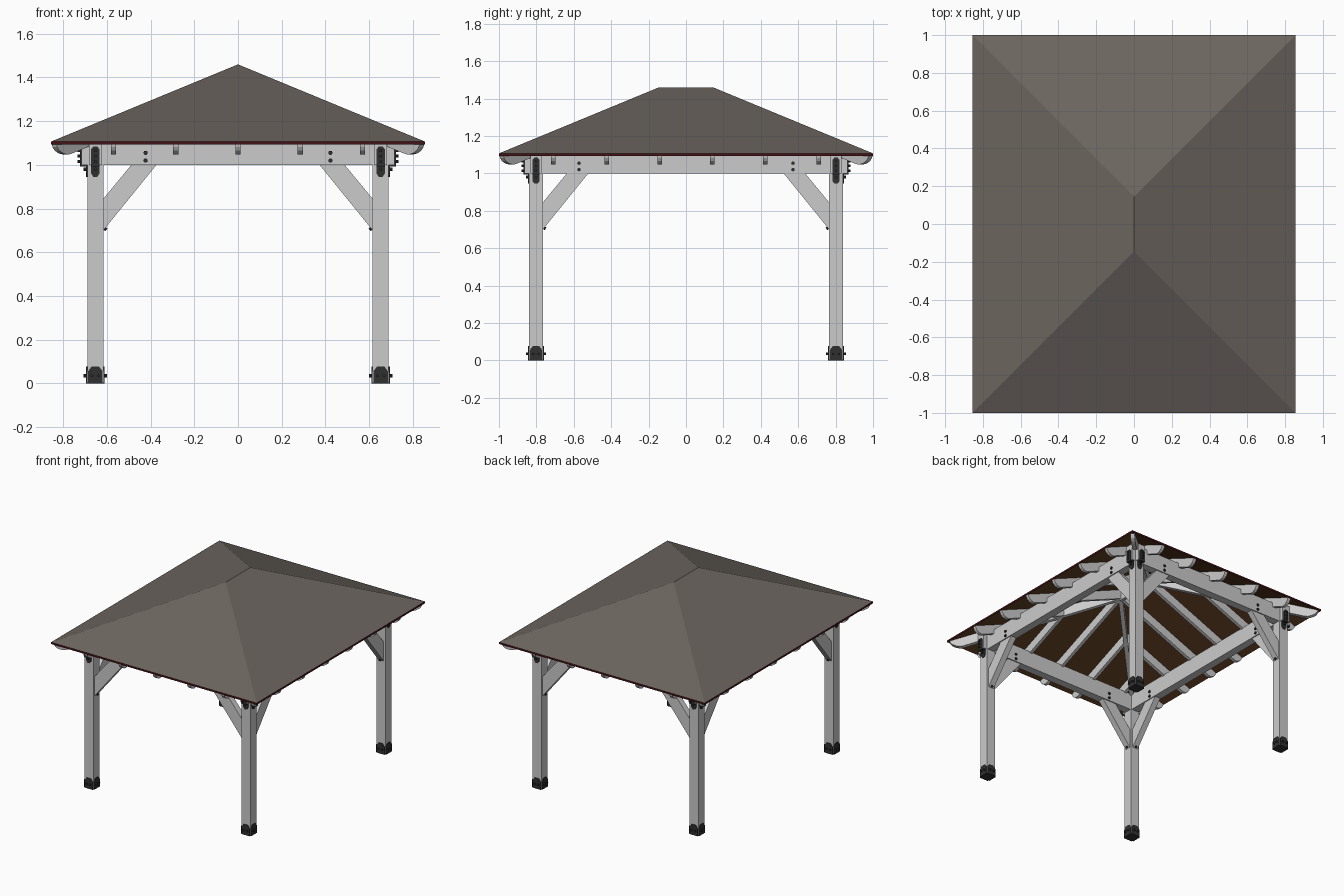
import bpy, bmesh, math
from mathutils import Vector, Matrix

if "Cube" in bpy.data.objects:
    bpy.data.objects.remove(bpy.data.objects["Cube"])

HX, HY, RIDGE = 0.855, 1.0, 0.145       # eave half sizes, half ridge length
EAVE, PEAK, SKIN = 1.107, 1.46, 0.014   # roof heights and thickness
SLOPE = (PEAK - EAVE) / HX
PX, PY, PW = 0.653, 0.802, 0.073        # post centres and width
BX, BY, BW = 0.717, 0.863, 0.06         # beam half lengths and width
UP = Vector((0, 0, 1))


def material(name, rgb):
    m = bpy.data.materials.new(name)
    m.diffuse_color = (*rgb, 1)
    m.use_nodes = True
    m.node_tree.nodes["Principled BSDF"].inputs["Base Color"].default_value = m.diffuse_color
    return m


ROOF = material("roof_grey", (0.15, 0.13, 0.115))
TRIM = material("dark_red_edge", (0.06, 0.006, 0.008))
DECK = material("brown_deck", (0.12, 0.05, 0.018))
METAL = material("black_metal", (0.03, 0.03, 0.03))


def finish(name, bm, mats=()):
    bmesh.ops.recalc_face_normals(bm, faces=bm.faces)
    me = bpy.data.meshes.new(name)
    bm.to_mesh(me)
    bm.free()
    for m in mats:
        me.materials.append(m)
    ob = bpy.data.objects.new(name, me)
    bpy.context.collection.objects.link(ob)
    return ob


def prism(bm, pts, thick, origin, u):
    """Extrude an outline drawn along direction u and up, centred on origin."""
    u, origin = Vector(u).normalized(), Vector(origin)
    side = UP.cross(u) * thick / 2
    rings = [[bm.verts.new(origin + u * a + UP * b + side * s) for a, b in pts] for s in (-1, 1)]
    bm.faces.new(rings[0])
    bm.faces.new(rings[1][::-1])
    for i in range(len(pts)):
        j = (i + 1) % len(pts)
        bm.faces.new((rings[0][i], rings[0][j], rings[1][j], rings[1][i]))


def box(bm, lo, hi):
    y = (lo[1] + hi[1]) / 2
    prism(bm, [(lo[0], lo[2]), (hi[0], lo[2]), (hi[0], hi[2]), (lo[0], hi[2])],
          hi[1] - lo[1], (0, y, 0), (1, 0, 0))


def bolt(bm, centre, axis, r, length):
    rot = Vector(axis).to_track_quat('Z', 'Y').to_matrix().to_4x4()
    bmesh.ops.create_cone(bm, cap_ends=True, segments=8, radius1=r, radius2=r, depth=length,
                          matrix=Matrix.Translation(centre) @ rot)


# Hip roof: grey top, brown underside, dark red edge
bm = bmesh.new()
plan = [(-HX, -HY, EAVE), (HX, -HY, EAVE), (HX, HY, EAVE), (-HX, HY, EAVE),
        (0, -RIDGE, PEAK), (0, RIDGE, PEAK)]
for k, drop in enumerate((0, SKIN)):
    v = [bm.verts.new((x, y, z - drop)) for x, y, z in plan]
    for f in ((0, 1, 4), (1, 2, 5, 4), (2, 3, 5), (3, 0, 4, 5)):
        bm.faces.new([v[i] for i in f]).material_index = 2 * k
    if k == 0:
        top = v
for i in range(4):
    j = (i + 1) % 4
    bm.faces.new((top[i], top[j], v[j], v[i])).material_index = 1
finish("hip_roof", bm, (ROOF, TRIM, DECK))


# Rafters with rounded tails; d runs inward from the eave
def rafter(bm, length, start, u, k=1.0, width=0.024):
    base = EAVE - SKIN
    m, depth = SLOPE / k, 0.07
    tail = [(0.004, 0), (0.006, -0.01), (0.016, -0.027), (0.034, -0.04), (0.055, -0.046), (0.07, -0.043)]
    pts = [(a * k, base + b) for a, b in tail]
    pts += [(length * k, base + m * length * k - depth), (length * k, base + m * length * k)]
    prism(bm, pts, width, start, u)


bm = bmesh.new()
for s in (-1, 1):
    for x in (-0.57, -0.285, 0, 0.285, 0.57):
        rafter(bm, HX - abs(x), (x, s * HY, 0), (0, -s, 0))
    for y in (-0.71, -0.425, -0.14, 0.14, 0.425, 0.71):
        rafter(bm, HX - max(0, abs(y) - RIDGE), (s * HX, y, 0), (-s, 0, 0))
finish("rafters", bm)

bm = bmesh.new()
for sx in (-1, 1):
    for sy in (-1, 1):
        rafter(bm, HX - 0.01, (sx * (HX - 0.01), sy * (HY - 0.01), 0), (-sx, -sy, 0), math.sqrt(2), 0.03)
finish("hip_rafters", bm)

bm = bmesh.new()
box(bm, (-0.012, -RIDGE, PEAK - 0.1), (0.012, RIDGE, PEAK - SKIN - 0.004))
finish("ridge_board", bm)

# Beams
for s, a, b in ((-1, "front_beam", "left_beam"), (1, "back_beam", "right_beam")):
    bm = bmesh.new()
    box(bm, (-BX, s * PY - BW / 2, 1.0), (BX, s * PY + BW / 2, 1.125))
    finish(a, bm)
    bm = bmesh.new()
    box(bm, (s * PX - BW / 2, -BY, 1.0), (s * PX + BW / 2, BY, 1.125))
    finish(b, bm)

# Posts, knee braces and metal fittings at each corner
h = PW / 2
foot = [(-0.034, 0), (0.034, 0), (0.034, 0.055), (0.016, 0.078), (-0.016, 0.078), (-0.034, 0.055)]
upper = [(-0.02, 0.998), (0.02, 0.998), (0.02, 1.07), (0.009, 1.085), (-0.009, 1.085), (-0.02, 1.07)]
lower = [(-0.009, 0.945), (0.009, 0.945), (0.02, 0.962), (0.02, 1.0), (-0.02, 1.0), (-0.02, 0.962)]
brace = [(h, 0.70), (h, 0.845), (h + 0.13, 1.002), (h + 0.245, 1.002)]

for sx, xn in ((-1, "left"), (1, "right")):
    for sy, yn in ((-1, "front"), (1, "back")):
        tag = f"{yn}_{xn}"
        c = Vector((sx * PX, sy * PY, 0))
        bm = bmesh.new()
        box(bm, (c.x - h, c.y - h, 0.004), (c.x + h, c.y + h, 1.0))
        finish(tag + "_post", bm)

        wood, feet, caps, bolts = (bmesh.new() for _ in range(4))
        box(feet, (c.x - h, c.y - h, 0), (c.x + h, c.y + h, 0.008))
        for n in (Vector((1, 0, 0)), Vector((-1, 0, 0)), Vector((0, 1, 0)), Vector((0, -1, 0))):
            t = UP.cross(n)
            # Post foot plate with two bolts
            prism(feet, foot, 0.008, c + n * (h + 0.002), t)
            for k in (-0.015, 0.015):
                bolt(feet, c + n * (h + 0.008) + t * k + UP * 0.035, n, 0.007, 0.018)
            if n.dot(c) > 0:
                # Stepped bracket on the beam end and the post face
                over = (BX - PX) if n.x else (BY - PY)
                prism(caps, upper, 0.008, c + n * (over + 0.002), t)
                prism(caps, lower, 0.008, c + n * (h + 0.002), t)
                prism(caps, [(h, 0.993), (over + 0.006, 0.993), (over + 0.006, 1.0), (h, 1.0)], 0.04, c, n)
                for z in (1.015, 1.04, 1.065):
                    bolt(caps, c + n * (over + 0.009) + UP * z, n, 0.007, 0.016)
                bolt(caps, c + n * (h + 0.009) + UP * 0.98, n, 0.008, 0.018)
            else:
                # Knee brace and its through bolts
                prism(wood, brace, 0.045, c, n)
                for z in (1.02, 1.055):
                    bolt(bolts, c + n * 0.23 + UP * z, t, 0.01, BW + 0.014)
                bolt(bolts, c + n * (h + 0.008) + UP * 0.708, n - UP * 0.8, 0.008, 0.016)
        finish(tag + "_knee_braces", wood)
        finish(tag + "_post_foot", feet, (METAL,))
        finish(tag + "_beam_brackets", caps, (METAL,))
        finish(tag + "_brace_bolts", bolts, (METAL,))
